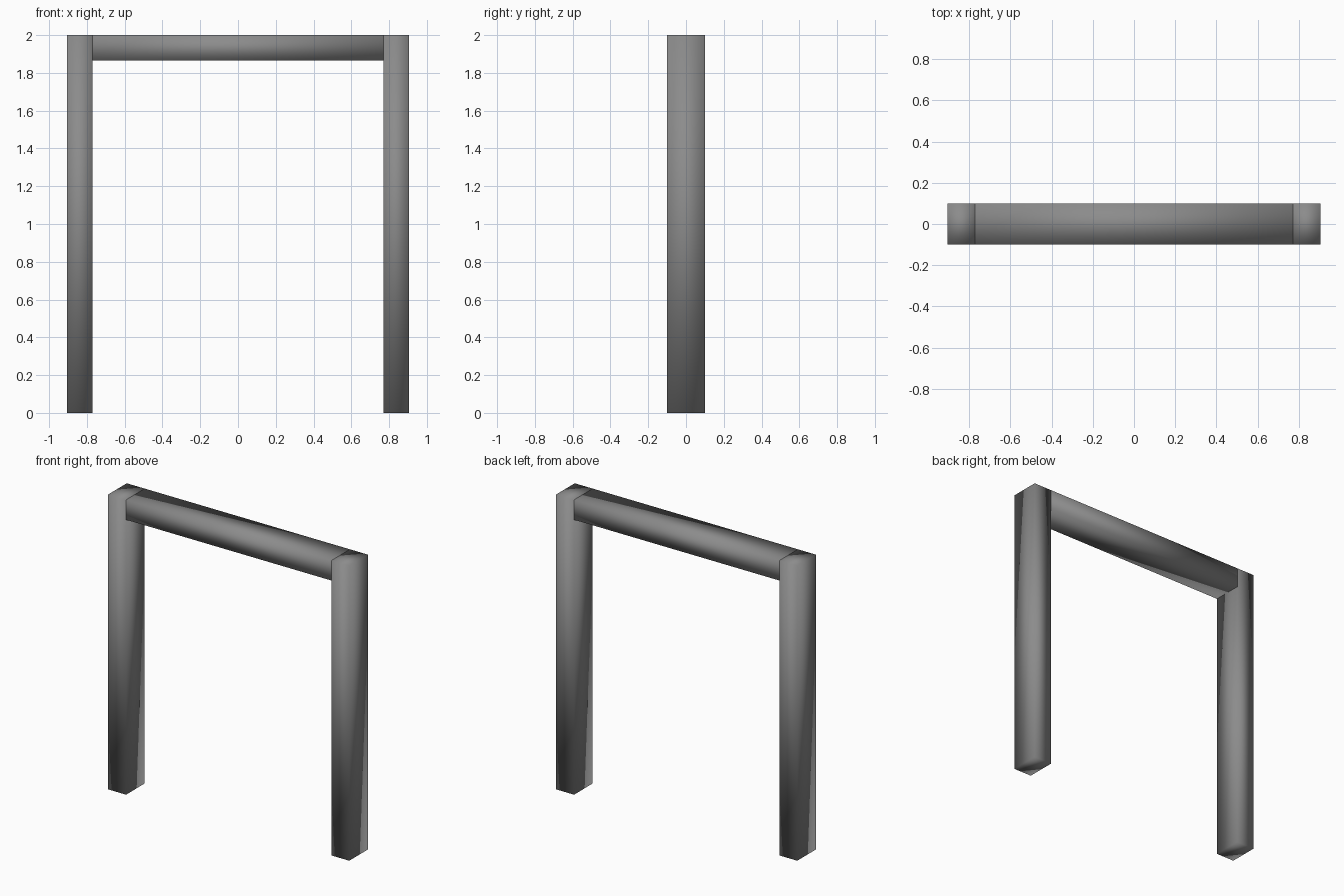
import bpy

cube = bpy.data.objects.get("Cube")
if cube:
    bpy.data.objects.remove(cube, do_unlink=True)

# One flat grey for the whole frame
grey = bpy.data.materials.new("dark grey")
grey.use_nodes = True
colour = (0.26, 0.26, 0.26, 1)
grey.diffuse_color = colour
grey.node_tree.nodes["Principled BSDF"].inputs["Base Color"].default_value = colour

HALF_WIDTH, HEIGHT, DEPTH, THICK = 0.905, 2.0, 0.2, 0.135


def smooth_box(name, centre, size):
    bpy.ops.mesh.primitive_cube_add(size=1, location=centre)
    box = bpy.context.object
    box.name = name
    box.scale = size
    bpy.ops.object.transform_apply(location=False, rotation=False, scale=True)
    bpy.ops.object.shade_smooth()
    box.data.materials.append(grey)
    return box


# Two upright posts
for side, name in ((1, "left_post"), (-1, "right_post")):
    smooth_box(name, (side * (HALF_WIDTH - THICK / 2), 0, HEIGHT / 2),
               (THICK, DEPTH, HEIGHT))

# Top beam fitted between the posts
smooth_box("top_beam", (0, 0, HEIGHT - THICK / 2),
           (2 * (HALF_WIDTH - THICK), DEPTH, THICK))
